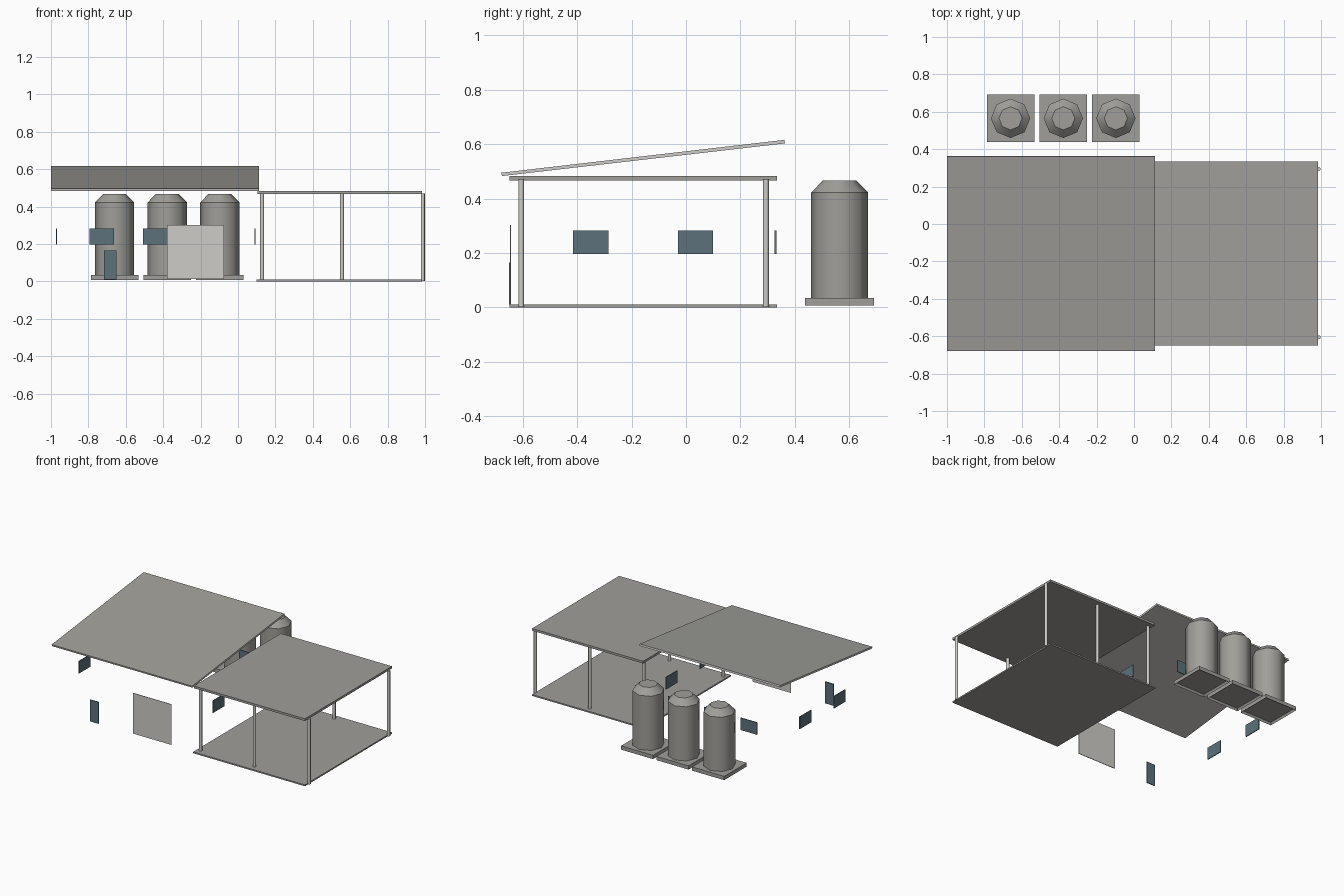
import bpy, bmesh, math

if "Cube" in bpy.data.objects:
    bpy.data.objects.remove(bpy.data.objects["Cube"])


def material(name, rgb):
    m = bpy.data.materials.new(name)
    m.diffuse_color = (*rgb, 1)
    m.use_nodes = True
    m.node_tree.nodes["Principled BSDF"].inputs["Base Color"].default_value = m.diffuse_color
    return m


GREY = material("concrete_grey", (0.35, 0.345, 0.32))
LIGHT = material("light_metal", (0.62, 0.605, 0.57))
GLASS = material("blue_glass", (0.11, 0.165, 0.20))


def finish(name, bm, *mats):
    bmesh.ops.recalc_face_normals(bm, faces=bm.faces)
    me = bpy.data.meshes.new(name)
    bm.to_mesh(me)
    bm.free()
    for m in mats:
        me.materials.append(m)
    ob = bpy.data.objects.new(name, me)
    bpy.context.collection.objects.link(ob)
    return ob


def box_mesh(x, y, z):
    bm = bmesh.new()
    bmesh.ops.create_cube(bm, size=1)
    for v in bm.verts:
        v.co = [a[0] if c < 0 else a[1] for a, c in zip((x, y, z), v.co)]
    return bm


def box(name, x, y, z, mat):
    return finish(name, box_mesh(x, y, z), mat)


def lathe(name, profile, sides, cx, cy, mat):
    """Smooth round part from (radius, height) points, with crisp rims."""
    bm = bmesh.new()
    rings = [[bm.verts.new((cx + r * math.cos(math.tau * i / sides),
                            cy + r * math.sin(math.tau * i / sides), z))
              for i in range(sides)] for r, z in profile]
    for low, high in zip(rings, rings[1:]):
        for i in range(sides):
            j = (i + 1) % sides
            bm.faces.new((low[i], low[j], high[j], high[i])).smooth = True
    bm.faces.new(rings[0])
    bm.faces.new(rings[-1])
    for e in bm.edges:
        e.smooth = abs(e.verts[0].co.z - e.verts[1].co.z) > 1e-5
    return finish(name, bm, mat)


# Sloping roof: grey top sheet, light edges and underside
bm = bmesh.new()
profile = [(-0.677, 0.483), (0.364, 0.603), (0.362, 0.616), (-0.68, 0.495)]
face = bm.faces.new([bm.verts.new((-1, y, z)) for y, z in profile])
ext = bmesh.ops.extrude_face_region(bm, geom=[face])
for v in ext["geom"]:
    if isinstance(v, bmesh.types.BMVert):
        v.co.x = 0.113
roof = finish("sloping_roof", bm, LIGHT, GREY)
for p in roof.data.polygons:
    p.material_index = 1 if p.normal.z > 0.5 else 0

# Open shelter: floor slab, flat roof and six round posts
box("shelter_floor", (0.10, 0.985), (-0.65, 0.335), (0, 0.01), GREY)
box("shelter_roof", (0.105, 0.985), (-0.65, 0.335), (0.467, 0.483), GREY)
for x in (0.129, 0.556, 0.988):
    for y in (-0.606, 0.294):
        lathe("shelter_post", [(0.0105, 0.002), (0.0105, 0.47)], 12, x, y, LIGHT)

# Three tanks, each on a square base that is hollow underneath
for cx in (-0.66, -0.378, -0.097):
    lathe("tank", [(0.105, 0.033), (0.105, 0.422), (0.062, 0.466)],
          8, cx, 0.565, GREY)
    bm = box_mesh((cx - 0.127, cx + 0.127), (0.438, 0.692), (0.007, 0.034))
    bottom = min(bm.faces, key=lambda f: f.calc_center_median().z)
    bmesh.ops.inset_region(bm, faces=[bottom], thickness=0.012)
    for v in bottom.verts:
        v.co.z += 0.015
    finish("tank_base", bm, GREY)

# Wide gate and small door at the front
box("gate_panel", (-0.38, -0.075), (-0.648, -0.644), (0.012, 0.302), LIGHT)
box("front_door", (-0.717, -0.65), (-0.651, -0.645), (0.01, 0.165), GLASS)

# Side windows, two on the left and two on the right
for x in (-0.97, 0.09):
    for y in (-0.415, -0.03):
        box("side_window", (x - 0.003, x + 0.003), (y, y + 0.13),
            (0.196, 0.283), GLASS)

# Back windows
for i in range(3):
    x = -0.794 + 0.287 * i
    box("back_window", (x, x + 0.13), (0.326, 0.332), (0.196, 0.283), GLASS)
